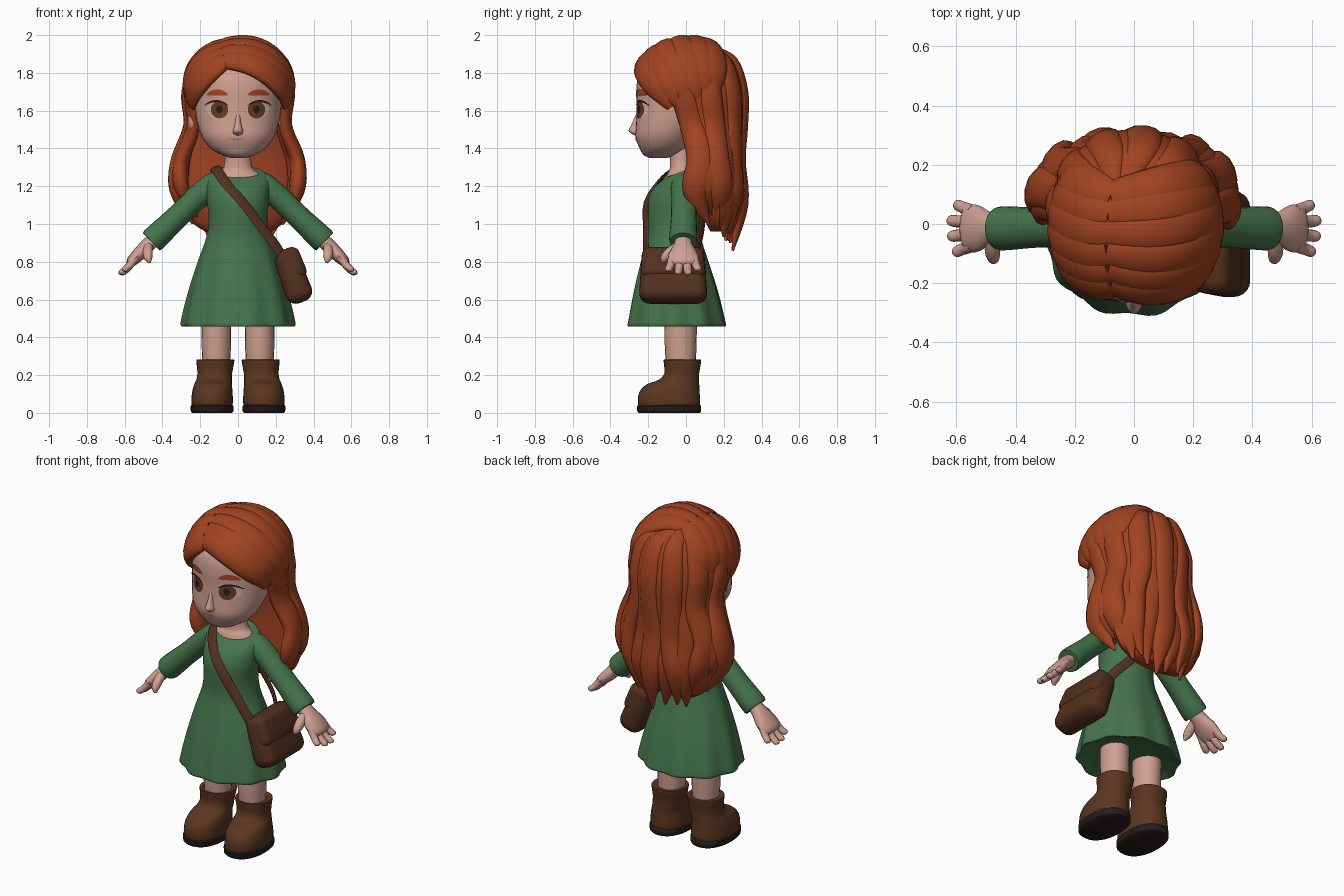
import bpy, bmesh, math, random
from mathutils import Vector, Matrix
from mathutils.bvhtree import BVHTree

random.seed(4)
if "Cube" in bpy.data.objects:
    bpy.data.objects.remove(bpy.data.objects["Cube"])


def material(name, r, g, b):
    m = bpy.data.materials.new(name)
    m.use_nodes = True
    m.diffuse_color = (r, g, b, 1)
    bsdf = next(n for n in m.node_tree.nodes if n.type == 'BSDF_PRINCIPLED')
    bsdf.inputs["Base Color"].default_value = (r, g, b, 1)
    return m


SKIN = material("skin", .62, .35, .28)
HAIR = material("auburn hair", .36, .056, .015)
GREEN = material("green cloth", .06, .175, .07)
BOOT = material("boot leather", .105, .037, .014)
BAG = material("bag leather", .085, .03, .013)
SOLE = material("dark sole", .02, .012, .013)
IRIS = material("brown iris", .13, .045, .015)
WHITE = material("eye white", .68, .45, .37)
LIP = material("lip", .45, .21, .165)


def finish(name, bm, mat, angle=50):
    bmesh.ops.recalc_face_normals(bm, faces=bm.faces)
    for f in bm.faces:
        f.smooth = True
    me = bpy.data.meshes.new(name)
    bm.to_mesh(me)
    bm.free()
    me.set_sharp_from_angle(angle=math.radians(angle))
    me.materials.append(mat)
    ob = bpy.data.objects.new(name, me)
    bpy.context.collection.objects.link(ob)
    return ob


def mix(a, b, u):
    return a + (b - a) * u


def spline(keys, n):
    """Smooth curve through tuples of any length."""
    out = []
    for i in range(len(keys) - 1):
        a, b, c, d = (keys[min(max(i + j, 0), len(keys) - 1)] for j in (-1, 0, 1, 2))
        for k in range(n):
            t = k / n
            out.append(tuple(q + t / 2 * (r - p + t * (2*p - 5*q + 4*r - s + t * (3*q - p - 3*r + s)))
                             for p, q, r, s in zip(a, b, c, d)))
    return out + [tuple(keys[-1])]


def skin_rings(name, rings, mat, angle=50):
    """Join rings of points into a closed skin."""
    bm = bmesh.new()
    rows = [[bm.verts.new(p) for p in ring] for ring in rings]
    for a, b in zip(rows, rows[1:]):
        for i in range(len(a)):
            j = (i + 1) % len(a)
            bm.faces.new((a[i], a[j], b[j], b[i]))
    bm.faces.new(rows[0])
    bm.faces.new(rows[-1])
    return finish(name, bm, mat, angle)


def loft(name, keys, mat, n=3, sides=32, power=1.0, ripple=None, tilt=None):
    """Stacked level rings, each (z, centre x, half width, front y, back y)."""
    rings = []
    for z, cx, rx, yf, yb in spline(keys, n):
        ring = []
        for i in range(sides):
            a = math.tau * i / sides
            c, s = (math.copysign(abs(v) ** power, v) for v in (math.cos(a), math.sin(a)))
            r = 1 + (ripple(a, z) if ripple else 0)
            lift = tilt(s, z) if tilt else 0
            ring.append((cx + rx * c * r, (yf + yb) / 2 + (yb - yf) / 2 * s * r, z + lift))
        rings.append(ring)
    return skin_rings(name, rings, mat)


def sweep(name, keys, up, mat, n=4, sides=10):
    """Flattened tube through (x, y, z, half width, half thickness)."""
    rows = spline(keys, n)
    pts = [Vector(r[:3]) for r in rows]
    rings = []
    for i, p in enumerate(pts):
        t = (pts[min(i + 1, len(pts) - 1)] - pts[max(i - 1, 0)]).normalized()
        side = t.cross(up(p)).normalized()
        nrm = side.cross(t)
        rings.append([p + side * rows[i][3] * math.cos(math.tau * k / sides)
                      + nrm * rows[i][4] * math.sin(math.tau * k / sides) for k in range(sides)])
    return skin_rings(name, rings, mat, 60)


def ball(name, at, size, mat):
    bm = bmesh.new()
    bmesh.ops.create_uvsphere(bm, u_segments=16, v_segments=10, radius=1,
                              matrix=Matrix.Translation(at) @ Matrix.Diagonal((*size, 1)))
    return finish(name, bm, mat)


# Head, nose and neck
head = loft("head", [(1.35, 0, .04, -.19, -.1), (1.365, 0, .085, -.225, -.05), (1.4, 0, .145, -.245, .0),
                     (1.46, 0, .19, -.268, .06), (1.53, 0, .215, -.265, .12), (1.62, 0, .23, -.262, .2),
                     (1.72, 0, .23, -.263, .22), (1.8, 0, .21, -.243, .2), (1.88, 0, .15, -.165, .14),
                     (1.93, 0, .06, -.06, .06)], SKIN, power=.93)
loft("nose", [(1.468, 0, .01, -.27, -.22), (1.478, 0, .026, -.288, -.22), (1.495, 0, .027, -.304, -.22),
              (1.525, 0, .019, -.289, -.22), (1.57, 0, .014, -.27, -.22), (1.61, 0, .01, -.25, -.22)], SKIN, sides=16)
loft("neck", [(1.2, 0, .13, -.12, .06), (1.265, 0, .115, -.1, .05), (1.3, 0, .075, -.085, .035),
              (1.42, 0, .065, -.09, .03)], SKIN)

# Painted face plates, laid on the head surface
face = BVHTree.FromPolygons([v.co for v in head.data.vertices], [p.vertices[:] for p in head.data.polygons])


def patch(name, cx, cz, rx, rz, off, mat, bend=0):
    bm = bmesh.new()

    def put(x, z):
        z += bend * (x - cx) ** 2
        hit = face.ray_cast(Vector((x, -1, z)), Vector((0, 1, 0)))[0]
        return bm.verts.new((x, hit.y - off, z))
    mid, prev, count = put(cx, cz), None, 20
    for k in (.25, .5, .75, 1):
        ring = [put(cx + rx * k * math.cos(math.tau * i / count), cz + rz * k * math.sin(math.tau * i / count))
                for i in range(count)]
        for i in range(count):
            j = (i + 1) % count
            bm.faces.new((prev[i], prev[j], ring[j], ring[i]) if prev else (mid, ring[j], ring[i]))
        prev = ring
    bm.normal_update()
    if mid.normal.y > 0:
        bmesh.ops.reverse_faces(bm, faces=bm.faces)
    finish(name, bm, mat)


for s, label in ((1, "left"), (-1, "right")):
    patch(label + "_eye_white", s * .107, 1.605, .06, .044, .002, WHITE)
    patch(label + "_iris", s * .098, 1.605, .046, .046, .004, IRIS)
    patch(label + "_pupil", s * .098, 1.607, .018, .021, .006, SOLE)
    patch(label + "_lashes", s * .115, 1.651, .066, .006, .008, SOLE, -6)
    patch(label + "_eyebrow", s * .11, 1.697, .056, .016, .007, HAIR, -4)
    ball(label + "_ear", (s * .24, .005, 1.555), (.026, .04, .066), SKIN)
patch("mouth", -.005, 1.447, .04, .006, .003, LIP, 3)

# Dress: fitted top with folds growing toward the hem
loft("dress", [(.475, 0, .24, -.25, .15), (.458, 0, .292, -.305, .207), (.5, 0, .293, -.302, .204),
               (.65, 0, .258, -.275, .168), (.8, 0, .212, -.24, .12), (.93, 0, .167, -.208, .08),
               (1.03, 0, .155, -.21, .075), (1.11, 0, .163, -.208, .08), (1.18, 0, .168, -.18, .08),
               (1.24, 0, .165, -.138, .075), (1.275, 0, .135, -.112, .06), (1.27, 0, .11, -.09, .045)],
     GREEN, sides=80,
     ripple=lambda a, z: .03 * max(0, (.98 - z) / .52) * math.cos(10 * a + .6),
     tilt=lambda s, z: .03 * s * max(0, min(1, (z - 1.2) / .07)))

# Arms, hands, legs and boots
for s, label in ((1, "left"), (-1, "right")):
    sweep(label + "_sleeve", [(s * .08, -.01, 1.225, .05, .05), (s * .13, -.01, 1.205, .07, .068),
                              (s * .21, -.01, 1.145, .068, .064), (s * .33, -.012, 1.03, .068, .062),
                              (s * .45, -.015, .915, .074, .068), (s * .452, -.015, .913, .055, .05)],
          lambda p: Vector((s, 0, 1)), GREEN, sides=20)

    def hand_part(part, keys):
        sweep(label + part, [(s * x, y, z, w, t) for x, y, z, w, t in keys],
              lambda p: Vector((s, 0, 1)), SKIN, sides=12)

    hand_part("_palm", [(.42, -.015, .94, .045, .038), (.475, -.015, .89, .05, .038),
                        (.525, -.015, .84, .078, .036), (.565, -.015, .8, .077, .028),
                        (.58, -.015, .785, .04, .014)])
    hand_part("_thumb", [(.475, -.04, .885, .024, .024), (.478, -.085, .85, .028, .026),
                         (.475, -.115, .818, .022, .021), (.468, -.125, .795, .007, .007)])
    for i, reach in enumerate((.042, .058, .06, .038)):
        y = (i - 1.5) * .038
        hand_part("_finger_%d" % (i + 1),
                  [(.545, y - .015, .82, .023, .022), (.55 + reach * .6, y * 1.2 - .015, .812 - reach * .8, .021, .019),
                   (.56 + reach, y * 1.4 - .015, .8 - reach, .018, .016),
                   (.566 + reach, y * 1.45 - .015, .793 - reach, .006, .005)])
    loft(label + "_leg", [(.2, s * .115, .07, -.1, .05), (.34, s * .115, .077, -.112, .055),
                          (.55, s * .115, .08, -.115, .06)], SKIN, sides=20)
    loft(label + "_boot", [(.03, s * .137, .106, -.25, .072), (.06, s * .137, .11, -.255, .075),
                           (.11, s * .136, .107, -.247, .072), (.15, s * .132, .1, -.21, .07),
                           (.175, s * .127, .094, -.145, .07), (.21, s * .123, .092, -.115, .07),
                           (.27, s * .12, .1, -.118, .08), (.282, s * .12, .098, -.116, .078),
                           (.278, s * .12, .08, -.1, .06)], BOOT, power=.9)
    loft(label + "_sole", [(0, s * .137, .105, -.25, .074), (.008, s * .137, .113, -.258, .08),
                           (.036, s * .137, .114, -.26, .08), (.042, s * .137, .106, -.25, .074)],
         SOLE, n=1, power=.9)


# Shoulder bag: tapered body, flap and strap
def bag_box(name, size, at, taper, bevel):
    bm = bmesh.new()
    bmesh.ops.create_cube(bm, size=1)
    for v in bm.verts:
        k = taper if v.co.z > 0 else 1
        v.co = Vector((v.co.x * size[0] * k, v.co.y * size[1] * mix(k, 1, .4), v.co.z * size[2])) + Vector(at)
    bmesh.ops.bevel(bm, geom=bm.edges[:], offset=bevel, segments=5, profile=.5, affect='EDGES')
    bm.transform(Matrix.Translation((.288, -.068, .73)) @ Matrix.Rotation(math.radians(-20), 4, 'Y'))
    finish(name, bm, BAG, 40)


bag_box("bag_body", (.15, .365, .285), (0, 0, -.01), .85, .058)
bag_box("bag_flap", (.142, .345, .175), (.01, 0, .055), .92, .042)
sweep("strap", [(x, y, z, .028, .008) for x, y, z in (
    (.25, -.2, .8), (.205, -.212, .875), (.12, -.213, .99), (.02, -.21, 1.12), (-.06, -.158, 1.21),
    (-.105, -.09, 1.275), (-.12, -.015, 1.298), (-.105, .06, 1.26), (-.03, .09, 1.15),
    (.1, .085, 1.0), (.19, .065, .9), (.24, .03, .82))],
    lambda p: p - Vector((0, -.05, 1)), BAG)


# Hair cap, with its rim following the hairline
def on_head(d, scale=.95):
    d = Vector(d).normalized() * scale
    return Vector((.005 + .29 * d.x, .01 + .307 * d.y, 1.695 + .29 * d.z))


rim = spline([(1.86,), (1.81,), (1.69,), (1.63,), (1.5,), (1.45,), (1.45,)], 8)
cap = []
for row in range(1, 17):
    ring = []
    for i in range(96):
        a = math.tau * i / 96
        low = rim[min(i, 96 - i)][0]
        phi = row / 16 * math.acos(max(-1, min(1, (low - 1.695) / .2755)))
        ring.append(on_head((math.sin(phi) * math.sin(a), -math.sin(phi) * math.cos(a), math.cos(phi))))
    cap.append(ring)
skin_rings("hair_cap", cap, HAIR)

# Swept locks falling to each side of the off-centre parting, sunk in at their roots
for s, label in ((1, "left"), (-1, "right")):
    for i in range(6):
        u = i / 5
        dirs = [(-.29, mix(-.73, .3, u), mix(.64, .93, u)),
                (.3 if s > 0 else -.56, mix(-.83, .4, u), mix(.55, .85, u)),
                (s * .82, mix(-.58, .5, u), mix(.14, .4, u)),
                (s * .93, mix(-.33, .5, u), mix(-.3, -.08, u))]
        sizes = ((.055, .03, .935), (.072, .036, .955 + s * .003), (.074, .034, .95), (.022, .01, .94))
        path = [tuple(Vector(d).normalized()) + z for d, z in zip(dirs, sizes)]
        path = [tuple(on_head(r[:3], r[5])) + r[3:5] for r in spline(path, 3)]
        sweep("%s_fringe_lock_%d" % (label, i + 1), path,
              lambda p: p - Vector((0, .01, 1.695)), HAIR, n=2, sides=12)

# Long back hair: inner mass and overlapping wavy locks
flow = [(1.93, .08, .04, .1), (1.86, .2, .02, .22), (1.7, .257, .03, .258), (1.52, .245, .07, .215),
        (1.34, .305, .1, .165), (1.14, .31, .1, .18), (.93, .23, .14, .1)]
loft("hair_mass", [(z, 0, rx * .96, yc - .03, yc + ry) for z, rx, yc, ry in flow[2:-1]]
     + [(1.02, 0, .25, .1, .255), (.96, 0, .17, .13, .22)], HAIR, n=4,
     ripple=lambda a, z: .02 * math.cos(14 * a))
for i in range(14):
    a = math.radians(mix(-100, 100, i / 13))
    length = 1.1 - .3 * abs(math.sin(a)) ** 3 + (.06 if i % 3 == 1 else -.05) + random.uniform(-.05, .03)
    push = .01 if i % 2 else -.006
    path = []
    for k, (z, rx, yc, ry) in enumerate(flow):
        z = z if z > 1.3 else 1.34 - (1.34 - z) * length
        turn = a + (.08 * math.sin(k * 1.9 + i * 1.3) if k > 3 else 0)
        w, t = ((.03, .012), (.055, .028), (.065, .034), (.064, .036), (.074, .042), (.07, .042), (.007, .006))[k]
        path.append((rx * math.sin(turn) - (.04 if k == 0 else 0) + push * math.sin(a),
                     yc + (ry + push) * math.cos(turn), z, w, t))
    sweep("back_lock_%d" % (i + 1), path, lambda p: Vector((p.x, p.y - .06, max(0, p.z - 1.7))), HAIR,
          n=5, sides=12)
